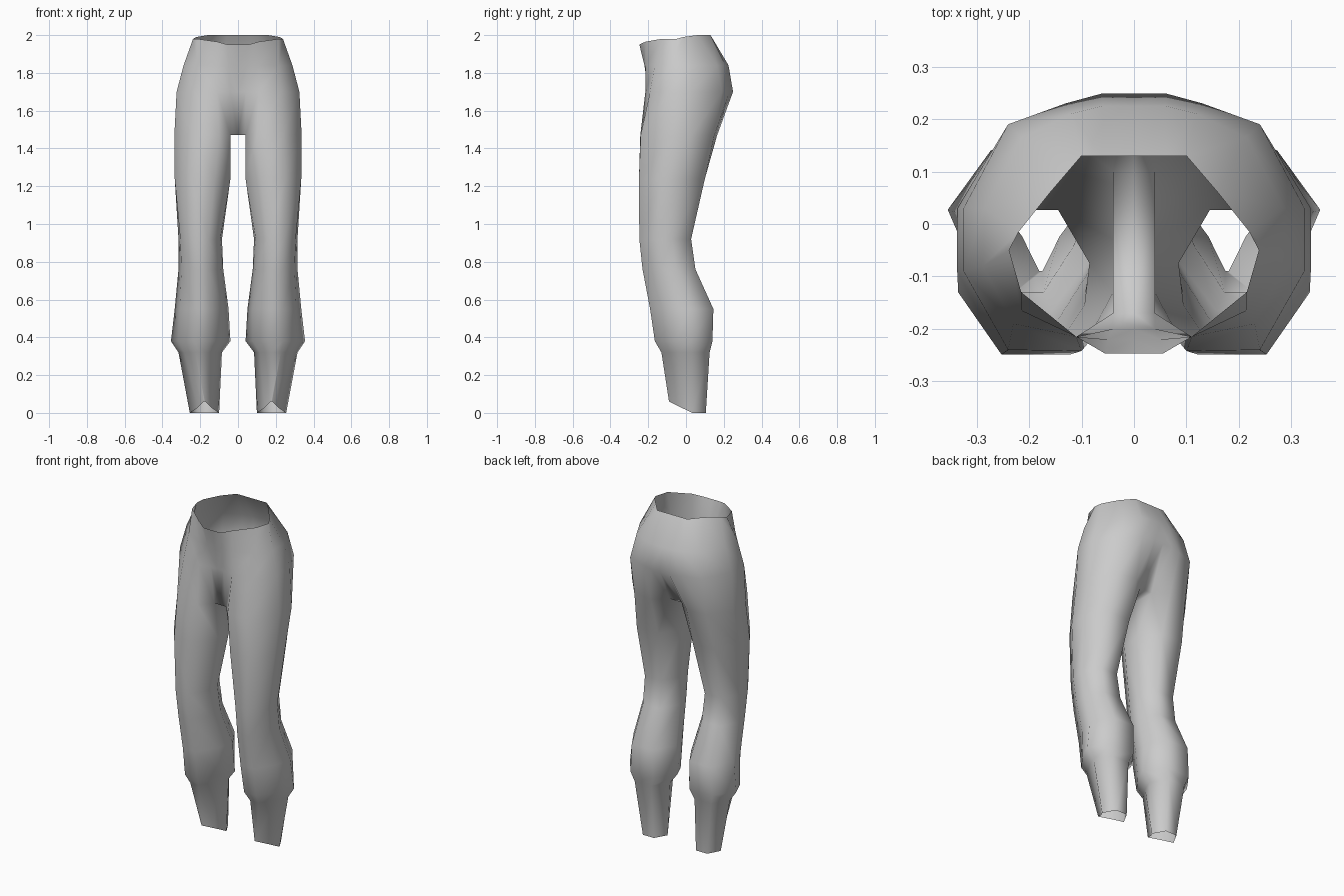
import bpy, bmesh

cube = bpy.data.objects.get("Cube")
if cube:
    bpy.data.objects.remove(cube, do_unlink=True)

# Cloth colour
cloth = bpy.data.materials.new("grey cloth")
cloth.use_nodes = True
grey = (0.6, 0.6, 0.6, 1)
cloth.diffuse_color = grey
cloth.node_tree.nodes["Principled BSDF"].inputs["Base Color"].default_value = grey

bm = bmesh.new()


def leg_ring(z, inner, outer, front, back, p, tilt=0.0):
    """Eight-sided leg section; p is half the width of its flat front."""
    s = max(0.0, 0.22 - p) * 1.35
    section = [(0.5 - p, 0), (0.5 + p, 0), (1 - s, 0.34), (1, 0.63),
               (0.74, 1), (0.26, 1), (0, 0.63), (s, 0.34)]
    return [bm.verts.new((inner + (outer - inner) * u, front + (back - front) * v,
                          z + tilt * max(0, 1 - v / 0.63))) for u, v in section]


def bridge(a, b, closed):
    for i in range(len(a) if closed else len(a) - 1):
        j = (i + 1) % len(a)
        bm.faces.new((a[i], a[j], b[j], b[i]))


# Leg: hem, cuff, calf, knee, thigh (z, inner x, outer x, front y, back y, p)
levels = [
    (0.0, 0.10, 0.255, -0.09, 0.105, 0.02, 0.06),
    (0.32, 0.085, 0.315, -0.13, 0.125, 0.12),
    (0.38, 0.04, 0.355, -0.165, 0.14, 0.13),
    (0.55, 0.05, 0.335, -0.19, 0.145, 0.15),
    (0.76, 0.078, 0.315, -0.23, 0.05, 0.17),
    (0.92, 0.085, 0.315, -0.247, 0.027, 0.19),
    (1.24, 0.04, 0.335, -0.249, 0.10, 0.22),
]
rings = [leg_ring(*level) for level in levels]

# Top of the thigh, level with the crotch
thigh = [(0.10, -0.242), (0.24, -0.24), (0.337, -0.09), (0.337, 0.03),
         (0.24, 0.15), (0.12, 0.165), (0.04, 0.10), (0.04, -0.17)]
rings.append([bm.verts.new((x, y, 1.47)) for x, y in thigh])
for lower, upper in zip(rings, rings[1:]):
    bridge(lower, upper, True)

# Crotch strip out to the centre line
top = rings[-1]
mid_front = bm.verts.new((0, -0.17, 1.47))
mid_back = bm.verts.new((0, 0.10, 1.47))
bm.faces.new((mid_front, mid_back, top[6], top[7]))

# Hips and waist: half rings from centre front round to centre back
hip = [(0, -0.2, 1.7), (0.04, -0.2, 1.7), (0.11, -0.215, 1.7), (0.23, -0.19, 1.7),
       (0.325, -0.09, 1.7), (0.325, 0.03, 1.7), (0.24, 0.19, 1.7),
       (0.13, 0.23, 1.7), (0.06, 0.249, 1.7), (0, 0.249, 1.7)]
seat = [(0, -0.22, 1.84), (0.05, -0.22, 1.84), (0.11, -0.215, 1.84), (0.215, -0.165, 1.84),
        (0.288, -0.08, 1.84), (0.285, 0.03, 1.84), (0.215, 0.165, 1.84),
        (0.12, 0.21, 1.84), (0.06, 0.225, 1.84), (0, 0.225, 1.84)]
waist = [(0, -0.247, 1.95), (0.055, -0.247, 1.95), (0.11, -0.215, 1.965), (0.215, -0.13, 1.98),
         (0.238, -0.05, 1.98), (0.22, -0.015, 1.99), (0.16, 0.06, 2),
         (0.10, 0.13, 2), (0.06, 0.13, 2), (0, 0.13, 2)]
lower = [mid_front, top[7]] + top[:7] + [mid_back]
for points in (hip, seat, waist):
    upper = [bm.verts.new(point) for point in points]
    bridge(lower, upper, False)
    lower = upper

bmesh.ops.recalc_face_normals(bm, faces=bm.faces[:])
# Turn the open shell outward, judged by its outermost face
outermost = max(bm.faces, key=lambda f: f.calc_center_median().x)
if outermost.normal.x < 0:
    bmesh.ops.reverse_faces(bm, faces=bm.faces[:])
for face in bm.faces:
    face.smooth = True

mesh = bpy.data.meshes.new("trousers")
bm.to_mesh(mesh)
bm.free()
mesh.materials.append(cloth)
trousers = bpy.data.objects.new("trousers", mesh)
bpy.context.collection.objects.link(trousers)

# Mirror for the right half
mirror = trousers.modifiers.new("mirror", 'MIRROR')
mirror.use_clip = True
mirror.merge_threshold = 0.001
